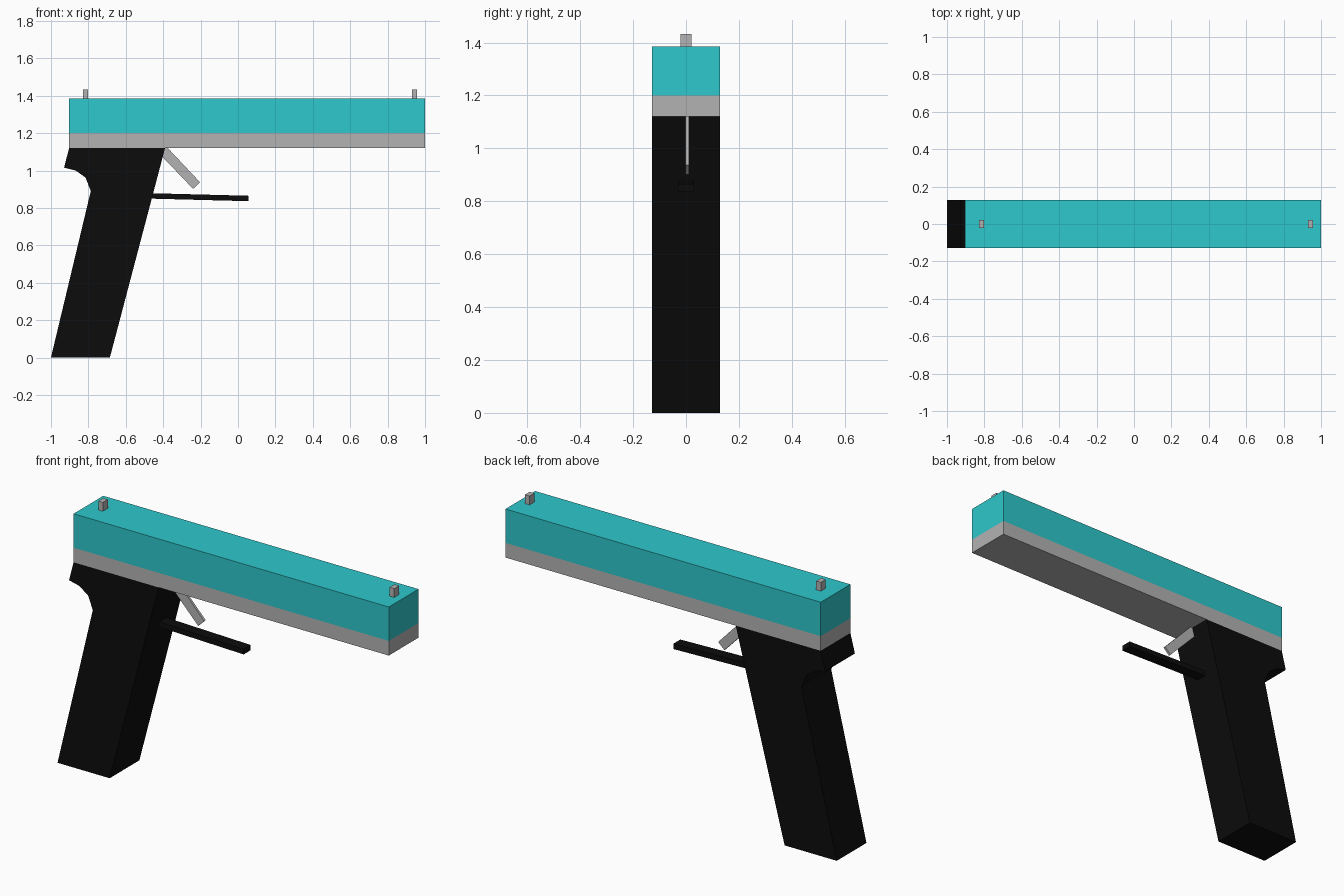
import bpy

if "Cube" in bpy.data.objects:
    bpy.data.objects.remove(bpy.data.objects["Cube"])


def material(name, rgb):
    m = bpy.data.materials.new(name)
    m.diffuse_color = (*rgb, 1.0)
    m.use_nodes = True
    m.node_tree.nodes["Principled BSDF"].inputs["Base Color"].default_value = m.diffuse_color
    return m


TEAL = material("teal", (0.027, 0.578, 0.604))
GREY = material("grey", (0.45, 0.45, 0.45))
BLACK = material("black", (0.0037, 0.0037, 0.0037))


def extrude_profile(name, profile, y0, y1, mat):
    """Extrude a counter-clockwise x-z outline from y0 to y1."""
    n = len(profile)
    verts = [(x, y, z) for y in (y0, y1) for x, z in profile]
    faces = [tuple(range(n)), tuple(reversed(range(n, 2 * n)))]
    faces += [(i, i + n, (i + 1) % n + n, (i + 1) % n) for i in range(n)]
    mesh = bpy.data.meshes.new(name)
    mesh.from_pydata(verts, [], faces)
    mesh.materials.append(mat)
    obj = bpy.data.objects.new(name, mesh)
    bpy.context.collection.objects.link(obj)
    return obj


def box(name, x0, x1, z0, z1, half_width, mat):
    outline = [(x0, z0), (x1, z0), (x1, z1), (x0, z1)]
    return extrude_profile(name, outline, -half_width, half_width, mat)


HALF = 0.128

# Long upper body in two colour bands
box("slide_lower", -0.903, 1.0, 1.12, 1.20, HALF, GREY)
box("slide_upper", -0.903, 1.0, 1.20, 1.385, HALF, TEAL)

# Small sights on top
for name, x in (("rear_sight", -0.815), ("front_sight", 0.944)):
    box(name, x - 0.014, x + 0.014, 1.38, 1.433, 0.021, GREY)

# Slanted grip with a curved notch at the back
grip = [(-1.0, 0.0), (-0.685, 0.0), (-0.39, 1.12), (-0.903, 1.12),
        (-0.93, 1.015), (-0.868, 1.0), (-0.815, 0.962), (-0.787, 0.89)]
extrude_profile("grip", grip, -HALF, HALF, BLACK)

# Thin angled trigger
trigger = [(-0.24, 0.902), (-0.203, 0.937), (-0.383, 1.128), (-0.43, 1.1)]
extrude_profile("trigger", trigger, -0.001, 0.012, GREY)

# Straight bar below the trigger
guard = [(-0.48, 0.85), (0.055, 0.836), (0.055, 0.865), (-0.48, 0.879)]
extrude_profile("trigger_guard", guard, -0.03, 0.03, BLACK)
